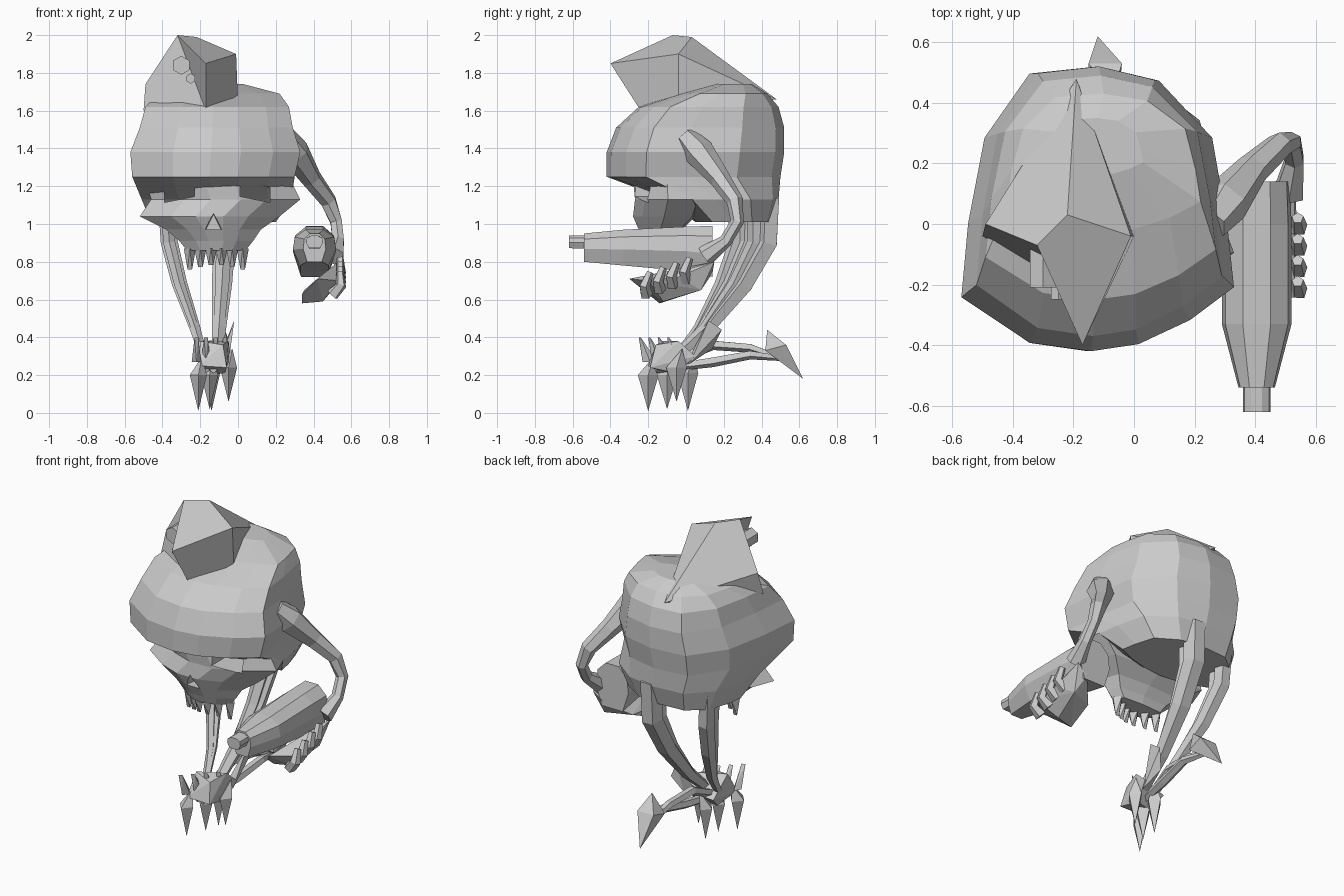
import bpy
import bmesh
from math import pi, cos, sin
from mathutils import Vector

default_cube = bpy.data.objects.get("Cube")
if default_cube:
    bpy.data.objects.remove(default_cube, do_unlink=True)

bone = bpy.data.materials.new("bone_grey")
bone.use_nodes = True
GREY = (0.6, 0.6, 0.6, 1)
bone.diffuse_color = GREY
bone.node_tree.nodes["Principled BSDF"].inputs["Base Color"].default_value = GREY


def finish(name, mesh_builder):
    """Turn a bmesh into a flat shaded object."""
    bmesh.ops.recalc_face_normals(mesh_builder, faces=mesh_builder.faces)
    mesh = bpy.data.meshes.new(name)
    mesh_builder.to_mesh(mesh)
    mesh_builder.free()
    mesh.materials.append(bone)
    obj = bpy.data.objects.new(name, mesh)
    bpy.context.collection.objects.link(obj)
    return obj


def bridge_rings(name, rings):
    """Skin a list of equally long point rings and close both ends."""
    builder = bmesh.new()
    loops = [[builder.verts.new(point) for point in ring] for ring in rings]
    for lower, upper in zip(loops, loops[1:]):
        for i in range(len(lower)):
            j = (i + 1) % len(lower)
            builder.faces.new((lower[i], lower[j], upper[j], upper[i]))
    builder.faces.new(loops[0])
    builder.faces.new(loops[-1])
    return finish(name, builder)


def stack(name, outline, levels):
    """Scale one plan outline to the x and y limits of every level."""
    rings = []
    for z, left, right, front, back in levels:
        rings.append([((left + right + u * (right - left)) / 2,
                       (front + back + v * (back - front)) / 2, z)
                      for u, v in outline])
    return bridge_rings(name, rings)


def tube(name, path, sides=5):
    """Sweep a polygon along (x, y, z, radius) stations."""
    points = [Vector(station[:3]) for station in path]
    rings = []
    for i, station in enumerate(path):
        ahead = points[min(i + 1, len(points) - 1)]
        behind = points[max(i - 1, 0)]
        tangent = (ahead - behind).normalized()
        side = tangent.cross(Vector((1, 0, 0))).normalized()
        other = tangent.cross(side)
        angles = [2 * pi * k / sides for k in range(sides)]
        rings.append([points[i] + station[3] * (side * cos(a) + other * sin(a))
                      for a in angles])
    return bridge_rings(name, rings)


def hull(name, points):
    """Wrap a faceted solid around a few points."""
    builder = bmesh.new()
    verts = [builder.verts.new(point) for point in points]
    result = bmesh.ops.convex_hull(builder, input=verts)
    unused = [v for v in result["geom_interior"] if isinstance(v, bmesh.types.BMVert)]
    bmesh.ops.delete(builder, geom=unused, context="VERTS")
    return finish(name, builder)


def spike(name, base, tips, width, depth):
    """Four sided claw or tooth drawn out from a base to one or two tips."""
    x, y, z = base
    corners = [(x - width, y, z), (x + width, y, z),
               (x, y - depth, z), (x, y + depth, z)]
    return hull(name, corners + tips)


def carve(target, cutter):
    """Cut one solid out of another and drop the cutter."""
    cutter.hide_render = True
    modifier = target.modifiers.new("carve", "BOOLEAN")
    modifier.object = cutter
    modifier.solver = "EXACT"
    bpy.context.view_layer.objects.active = target
    bpy.ops.object.modifier_apply(modifier=modifier.name)
    bpy.data.objects.remove(cutter, do_unlink=True)


# Cranium with a heavy brow overhanging the face
head_outline = [(-1, -.62), (-.5, -.94), (-.05, -1), (.3, -.95), (.68, -.78),
                (1, -.55), (.95, -.1), (.84, .5), (.45, .9), (0, 1),
                (-.5, .95), (-.83, .5), (-.95, -.1)]
stack("cranium", head_outline, [
    (1.01, -.46, .2, .05, .45), (1.13, -.51, .28, -.1, .49),
    (1.25, -.56, .3, -.42, .5), (1.38, -.57, .33, -.42, .52),
    (1.51, -.52, .29, -.37, .52), (1.62, -.49, .27, -.25, .49),
    (1.69, -.42, .22, -.03, .43), (1.74, -.27, .03, .16, .35)])

# Face mask, set back below the brow, with eye sockets and nose hole
face_outline = [(-1, .0), (-.55, -.7), (-.2, -1), (.2, -1), (.55, -.7),
                (1, .0), (.85, .9), (0, 1), (-.85, .9)]
face = stack("face", face_outline, [
    (.86, -.27, .04, -.2, -.06), (.91, -.31, .08, -.22, -.05),
    (.97, -.38, .12, -.25, -.02), (1.04, -.52, .22, -.28, .05),
    (1.13, -.46, .33, -.27, .08), (1.23, -.49, .28, -.28, .08)])
for side in (-1, 1):
    middle = -.11 + side * .2
    carve(face, hull("socket_cutter", [
        (middle + dx, y, z - side * dx * .2)
        for dx in (-.08, .08) for y in (-.6, .0) for z in (1.13, 1.21)]))
carve(face, hull("nose_cutter", [
    (-.18, -.4, .97), (-.08, -.4, .97), (-.13, -.4, 1.06),
    (-.17, -.16, .97), (-.09, -.16, .97), (-.13, -.16, 1.05)]))

# Upper teeth in an arc
for i in range(6):
    offset = i - 2.5
    x, y = -.115 + offset * .056, -.19 + abs(offset) * .03
    low = .79 - abs(offset) * .012
    spike("tooth", (x, y, .87), [(x - .012, y, low), (x + .012, y, low)], .032, .04)

# Folded hat with an overhanging front peak
peak, crown_left, crown = (-.17, -.4, 1.85), (-.32, -.07, 2), (-.22, .03, 1.99)
right, left, tail = (-.01, -.04, 1.9), (-.49, 0, 1.74), (-.19, .48, 1.66)
low_front, low_left, low_right = (-.17, -.24, 1.6), (-.5, -.04, 1.6), (0, -.04, 1.64)
builder = bmesh.new()
for corners in [(peak, right, crown, crown_left), (peak, crown_left, low_front),
                (crown_left, left, low_left, low_front),
                (peak, low_front, low_right, right), (crown_left, crown, tail, left),
                (crown, right, tail), (right, low_right, tail),
                (left, tail, low_left), (low_left, tail, low_right, low_front)]:
    builder.faces.new([builder.verts.new(corner) for corner in corners])
bmesh.ops.remove_doubles(builder, verts=builder.verts, dist=.001)
finish("hat", builder)
tube("large_hat_stud", [(-.3, -.21, 1.84, .05), (-.3, -.08, 1.84, .05)], 6)
tube("small_hat_stud", [(-.25, -.25, 1.77, .027), (-.25, -.12, 1.77, .027)], 6)

# Bottle lying along the depth axis, deeper towards its base
bottle_outline = [(-.65, -1), (.65, -1), (1, -.1), (.9, .6),
                  (.4, 1), (-.4, 1), (-.9, .6), (-1, -.1)]
bridge_rings("bottle", [
    [(.405 + u * half_width, y, middle + v * half_height) for u, v in bottle_outline]
    for y, half_width, middle, half_height in [
        (-.62, .045, .905, .033), (-.54, .045, .905, .035), (-.54, .06, .875, .075),
        (-.33, .115, .875, .095), (.0, .115, .868, .118), (.14, .11, .855, .135)]])

# Arm curling round to hold the bottle
tube("arm", [(.25, -.0, 1.46, .06), (.3, .07, 1.38, .08), (.39, .18, 1.24, .055),
             (.48, .26, 1.12, .045), (.52, .27, 1.01, .035), (.53, .21, .91, .035),
             (.51, .1, .83, .055)], 6)
hull("palm", [(.34, -.14, .58), (.45, -.12, .59), (.5, .08, .65), (.53, .15, .8),
              (.42, -.3, .71), (.54, -.04, .72), (.46, .14, .74), (.35, .02, .65),
              (.53, -.2, .7), (.34, -.2, .63)])
for i in range(4):
    y = .0 - i * .07
    height = .8 - i * .025
    tube("finger", [(.5, y, height - .1, .035), (.545, y - .01, height - .05, .03),
                    (.54, y + .02, height + .02, .02)])

# Paired leg bones converging on the foot
for top_x, top_y, foot_x, scale in [(-.38, .36, -.18, .95), (-.07, .48, -.11, 1.25)]:
    for shift, thick in [(0, .05), (-.07, .035)]:
        path = []
        for blend, y_blend, z, taper in [
                (0, .07, 1.14, 1), (.08, .09, .9, 1), (.35, .32, .68, .9),
                (.75, .67, .45, .65), (1, 1, .29, .45)]:
            path.append((top_x + (foot_x - top_x) * blend,
                         top_y + shift * (1 - blend) - y_blend * (top_y + .06),
                         z, thick * taper * scale))
        tube("leg_bone", path)

# Foot with knuckles, claws and a heel spur
hull("foot", [(-.21, -.2, .25), (-.06, -.19, .24), (-.2, .02, .27), (-.04, .05, .3),
              (-.2, -.12, .38), (-.05, -.04, .38), (-.08, -.16, .36),
              (-.17, -.06, .2), (-.07, -.05, .21)])
for x, y, shoulder, tip in [(-.21, -.2, .2, .01), (-.15, -.1, .2, .02),
                            (-.14, .01, .21, .01), (-.05, -.05, .24, .06)]:
    spike("claw", (x, y, shoulder), [(x, y, tip), (x + .02, y + .03, shoulder + .1)],
          .045, .055)
for i in range(4):
    x, y = -.22 + i * .05, -.22 + i * .05
    spike("knuckle", (x, y + .03, .27),
          [(x - .01, y - .03, .4), (x + .01, y - .02, .4)], .025, .04)
hull("heel_spur", [(-.1, 0, .26), (-.05, .02, .26), (-.08, .14, .34),
                   (-.03, .19, .44), (-.02, .12, .49), (-.04, .1, .36)])

# Long rear toe ending in a hooked blade
for arch, offset in [(.36, -.02), (.27, .02)]:
    tube("rear_toe_bone", [(-.15 + offset, -.16, .23, .02),
                           (-.12 + offset, .14, arch, .028),
                           (-.1 + offset, .34, arch * .4 + .2, .025),
                           (-.1, .5, .29, .015)])
hull("rear_toe_blade", [(-.15, .42, .33), (-.05, .42, .33), (-.07, .43, .44),
                        (-.15, .53, .36), (-.04, .53, .36), (-.12, .62, .18),
                        (-.1, .5, .28)])
